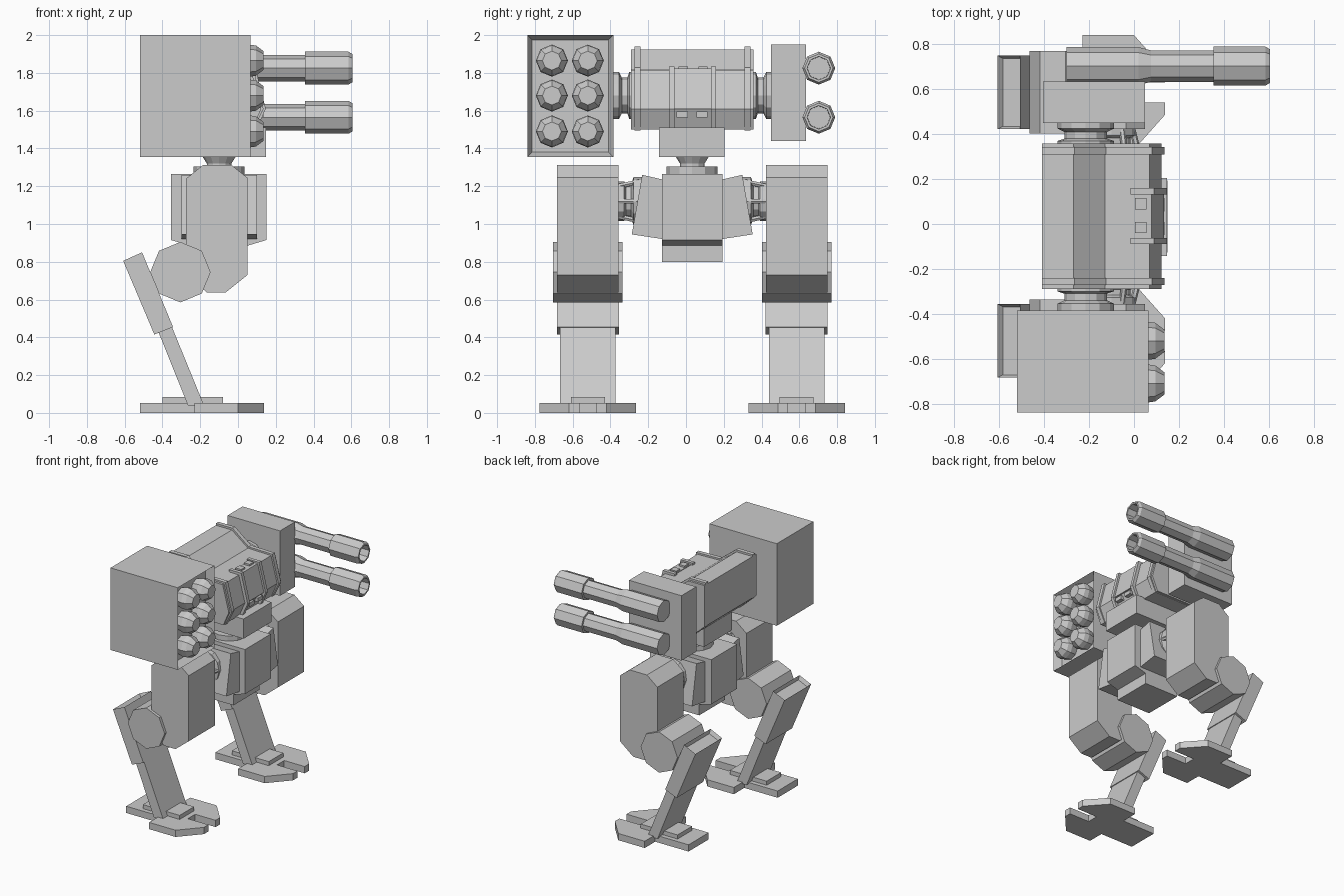
import bpy, bmesh, math
from mathutils import Matrix, Vector

if "Cube" in bpy.data.objects:
    bpy.data.objects.remove(bpy.data.objects["Cube"])

C = 0.033  # side-to-side symmetry plane of body and legs


def finish(name, bm):
    bmesh.ops.recalc_face_normals(bm, faces=bm.faces)
    me = bpy.data.meshes.new(name)
    bm.to_mesh(me)
    bm.free()
    ob = bpy.data.objects.new(name, me)
    bpy.context.collection.objects.link(ob)
    return ob


def prism(name, pts, a, b, axis='Y'):
    """Extrude a 2D outline from a to b along an axis."""
    place = {'Y': lambda u, v, t: (u, t, v), 'Z': lambda u, v, t: (u, v, t),
             'X': lambda u, v, t: (t, u, v)}[axis]
    bm = bmesh.new()
    lo = [bm.verts.new(place(u, v, a)) for u, v in pts]
    hi = [bm.verts.new(place(u, v, b)) for u, v in pts]
    n = len(pts)
    bm.faces.new(lo)
    bm.faces.new(hi)
    for i in range(n):
        bm.faces.new((lo[i], lo[(i + 1) % n], hi[(i + 1) % n], hi[i]))
    return finish(name, bm)


def box(name, x0, x1, y0, y1, z0, z1):
    return prism(name, [(x0, z0), (x1, z0), (x1, z1), (x0, z1)], y0, y1)


def lathe(name, rings, axis, pos, n=8, phase=0.0):
    """Rings of (distance, radius) along an axis, capped at both ends."""
    rot = {'X': Matrix.Rotation(math.pi / 2, 3, 'Y'),
           'Y': Matrix.Rotation(-math.pi / 2, 3, 'X'), 'Z': Matrix.Identity(3)}[axis]
    bm = bmesh.new()
    loops = []
    for d, r in rings:
        loops.append([bm.verts.new(rot @ Vector((
            r * math.cos(2 * math.pi * i / n + phase),
            r * math.sin(2 * math.pi * i / n + phase), d)) + Vector(pos)) for i in range(n)])
    bm.faces.new(loops[0])
    bm.faces.new(loops[-1])
    for p, q in zip(loops, loops[1:]):
        for i in range(n):
            bm.faces.new((p[i], p[(i + 1) % n], q[(i + 1) % n], q[i]))
    return finish(name, bm)


def recess(ob, direction, rim, depth):
    """Sink a panel into the face that points along direction."""
    bm = bmesh.new()
    bm.from_mesh(ob.data)
    bm.normal_update()
    f = max(bm.faces, key=lambda f: f.normal.dot(Vector(direction)))
    bmesh.ops.inset_region(bm, faces=[f], thickness=rim)
    bmesh.ops.translate(bm, verts=f.verts[:], vec=-f.normal * depth)
    bm.to_mesh(ob.data)
    bm.free()


def rod(name, a, b, r):
    a, b = Vector(a), Vector(b)
    ob = lathe(name, [(0, r), ((b - a).length, r)], 'Z', (0, 0, 0), 6)
    ob.data.transform(Matrix.Translation(a) @ (b - a).to_track_quat('Z', 'Y').to_matrix().to_4x4())
    return ob


# missile launcher
launcher = box("missile_box", -0.52, 0.065, -0.84, -0.385, 1.355, 2.0)
recess(launcher, (1, 0, 0), 0.036, 0.06)
for y in (-0.71, -0.52):
    for z in (1.865, 1.68, 1.49):
        lathe("missile", [(0, 0.07), (0.06, 0.085), (0.095, 0.08), (0.135, 0.05)], 'X', (0, y, z))

# twin guns
box("gun_box", -0.405, 0.05, 0.45, 0.635, 1.44, 1.95)
for z in (1.825, 1.565):
    lathe("gun_barrel", [(-0.3, 0.085), (0.02, 0.085), (0.075, 0.07), (0.355, 0.07), (0.355, 0.087),
                         (0.585, 0.087), (0.605, 0.075), (0.605, 0.062), (0.48, 0.06)],
          'X', (0, 0.703, z))

# shoulder joints
lathe("right_shoulder", [(-0.39, 0.125), (-0.355, 0.125), (-0.34, 0.095), (-0.31, 0.095),
                         (-0.3, 0.125), (-0.27, 0.125)], 'Y', (-0.215, 0, 1.68), 12)
lathe("left_shoulder", [(0.34, 0.125), (0.37, 0.125), (0.38, 0.095), (0.41, 0.095),
                        (0.425, 0.125), (0.46, 0.125)], 'Y', (-0.215, 0, 1.68), 12)

# cabin hull with raised end ribs
hull = [(-0.41, 1.925), (-0.27, 1.925), (-0.13, 1.82), (0.07, 1.815), (0.123, 1.61),
        (0.075, 1.5), (-0.3, 1.5), (-0.41, 1.6)]
prism("hull", hull, -0.29, 0.358)
rib = [(-0.41, 1.94), (-0.265, 1.94), (-0.125, 1.832), (0.08, 1.828), (0.135, 1.61),
       (0.08, 1.495), (-0.3, 1.495), (-0.41, 1.595)]
for y in (-0.272, 0.31):
    prism("hull_rib", rib, y, y + 0.032)

# front hatch with side brackets and small fittings
bracket = [(-0.015, 1.835), (0.09, 1.835), (0.147, 1.61), (0.09, 1.48), (0.03, 1.48)]
for y in (-0.09, 0.132):
    prism("hatch_bracket", bracket, y, y + 0.028)
prism("hatch", [(0.0, 1.822), (0.078, 1.822), (0.133, 1.61), (0.05, 1.6)], -0.065, 0.135)
for y in (-0.015, 0.09):
    box("hatch_latch", 0.005, 0.055, y - 0.025, y + 0.025, 1.81, 1.835)
    box("hatch_lamp", 0.08, 0.135, y - 0.035, y + 0.025, 1.565, 1.595)

# neck
box("chin_block", -0.3, 0.148, -0.143, 0.205, 1.355, 1.51)
lathe("neck", [(1.25, 0.135), (1.305, 0.135), (1.305, 0.065), (1.32, 0.065), (1.36, 0.09)],
      'Z', (-0.1, C, 0), 12)

# pelvis
prism("pelvis", [(-0.355, 1.265), (0.15, 1.265), (0.15, 0.915), (0.05, 0.885), (0.05, 0.8),
                 (-0.25, 0.8), (-0.25, 0.885), (-0.355, 0.915)], C - 0.16, C + 0.16)


def foot_outline(s, cy):
    """One toe, mirrored by s about the foot centre line."""
    return [(x, cy + s * y) for x, y in
            [(-0.23, 0.0), (-0.23, 0.255), (0.0, 0.255), (0.138, 0.1), (0.138, 0.045), (-0.04, 0.045), (-0.04, 0.0)]]


# legs, mirrored about the symmetry plane
for side, s in (("left", 1), ("right", -1)):
    cy = C + s * 0.553

    def span(h):
        return cy - h, cy + h

    # hip pod and joint
    prism(side + "_hip_pod", [(C + s * 0.155, 1.235), (C + s * 0.265, 1.26),
                              (C + s * 0.32, 0.945), (C + s * 0.155, 0.92)], -0.3, 0.1, 'X')
    lathe(side + "_hip_joint", [(s * 0.26, 0.13), (s * 0.31, 0.13), (s * 0.325, 0.085), (s * 0.35, 0.085),
                                (s * 0.36, 0.105), (s * 0.4, 0.105)], 'Y', (-0.1, C, 1.12), 12)
    for i in range(6):
        a = i * math.pi / 3
        dx, dz = math.cos(a), math.sin(a)
        rod(side + "_hip_rod", (-0.1 + 0.12 * dx, C + s * 0.28, 1.12 + 0.12 * dz),
            (-0.1 + 0.09 * dx, C + s * 0.4, 1.12 + 0.09 * dz), 0.014)
    # thigh and knee
    prism(side + "_thigh", [(-0.185, 1.312), (-0.035, 1.312), (0.05, 1.245), (0.05, 0.73), (-0.065, 0.638),
                            (-0.165, 0.638), (-0.275, 0.74), (-0.275, 1.24)], *span(0.163))
    lathe(side + "_knee", [(-0.184, 0.16), (0.184, 0.16)], 'Y', (-0.305, cy, 0.745))
    # shin sleeve with recessed top, and shin
    sleeve = prism(side + "_shin_sleeve", [(-0.608, 0.805), (-0.508, 0.85), (-0.344, 0.455), (-0.443, 0.415)],
                   *span(0.164))
    recess(sleeve, (-0.4, 0, 0.92), 0.018, 0.03)
    prism(side + "_shin", [(-0.43, 0.45), (-0.36, 0.48), (-0.18, 0.04), (-0.265, 0.04)], *span(0.146))
    # foot
    prism(side + "_outer_toe", foot_outline(1, cy), 0, 0.053, 'Z')
    prism(side + "_inner_toe", foot_outline(-1, cy), 0, 0.053, 'Z')
    box(side + "_heel", -0.52, -0.2, *span(0.125), 0, 0.053)
    box(side + "_ankle_plate", -0.4, -0.08, *span(0.09), 0.05, 0.085)
